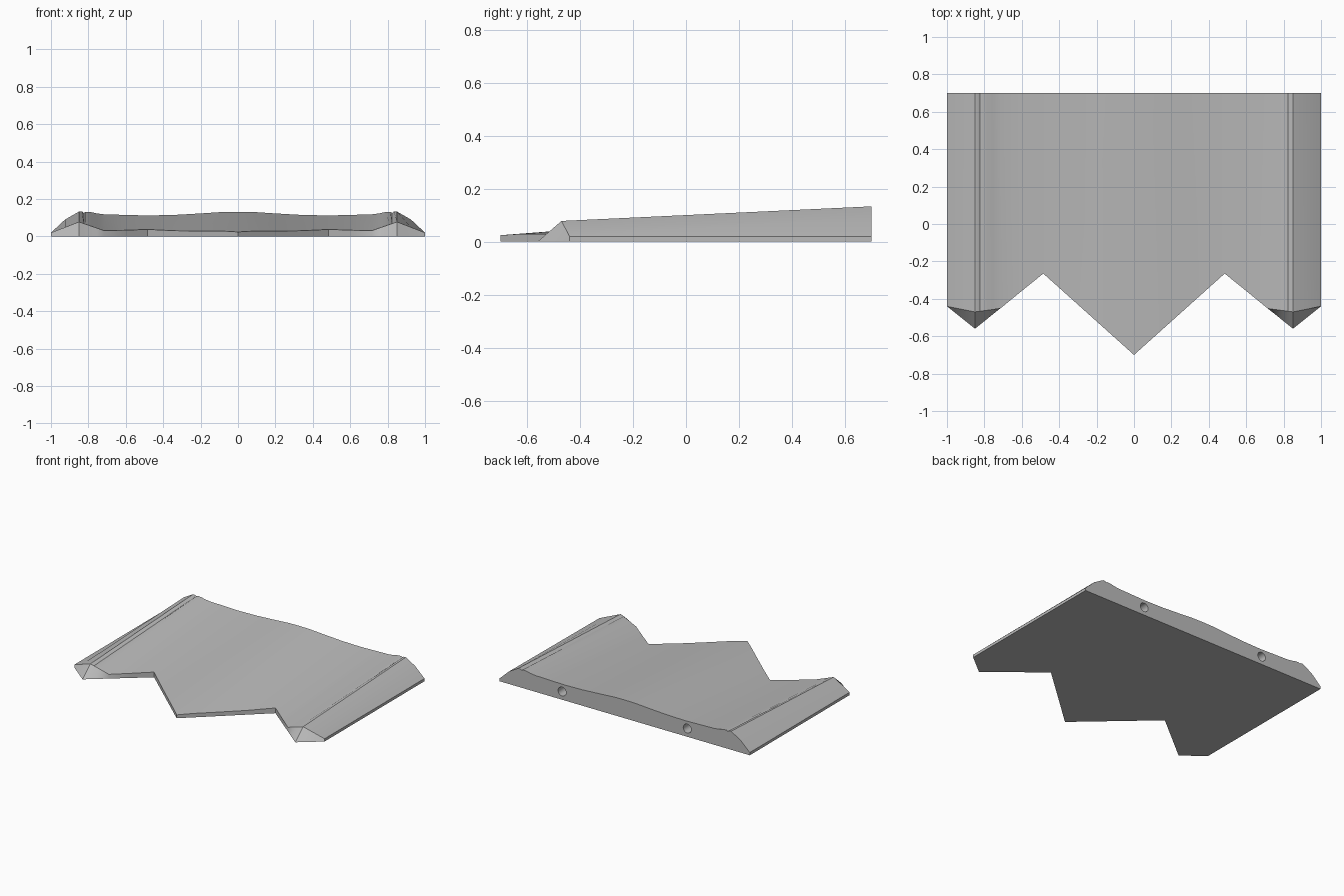
import bpy, bmesh, math

cube = bpy.data.objects.get("Cube")
if cube:
    bpy.data.objects.remove(cube)

BACK = 0.70

# One flat grey for the whole plate
grey = bpy.data.materials.new("plain grey")
grey.use_nodes = True
colour = (0.5, 0.5, 0.5, 1)
grey.diffuse_color = colour
grey.node_tree.nodes["Principled BSDF"].inputs["Base Color"].default_value = colour


def along(points, x):
    """Read a value off a polyline given as (x, value) pairs."""
    for (x0, v0), (x1, v1) in zip(points, points[1:]):
        if x <= x1 + 1e-6:
            return v0 + (v1 - v0) * (x - x0) / (x1 - x0)
    return points[-1][1]


# Half profile of the rear edge, with a thin crease on the raised side ridge
rear = [(0, 0.132), (0.08, 0.131), (0.2, 0.123), (0.34, 0.115), (0.485, 0.112),
        (0.6, 0.115), (0.715, 0.118), (0.755, 0.123), (0.785, 0.130), (0.815, 0.132),
        (0.824, 0.126), (0.833, 0.133), (0.85, 0.133), (0.925, 0.09), (1, 0.02)]
# Half outline of the zigzag front, and the upper edge of the bevelled tips
outline = [(0, -0.70), (0.485, -0.265), (0.85, -0.56), (1, -0.44)]
tip_y = [(0.715, -0.452), (0.85, -0.47), (1, -0.44)]
tip_z = [(0.715, 0.031), (0.85, 0.078), (1, 0.02)]


def station(bm, x, z):
    """Four corners of the section at x: rear low, rear top, front top, front low."""
    a = abs(x)
    low = along(outline, a)
    if a < 0.715:
        y, front = low, z - 0.077 * (BACK - low)
    else:
        y, front = along(tip_y, a), along(tip_z, a)
    corners = [(x, BACK, 0), (x, BACK, z), (x, y, front), (x, low, 0)]
    return [bm.verts.new(c) for c in corners]


# Plate lofted from side to side
bm = bmesh.new()
profile = [(-x, z) for x, z in reversed(rear[1:])] + rear
rings = [station(bm, x, z) for x, z in profile]
for a, b in zip(rings, rings[1:]):
    for i in range(4):
        j = (i + 1) % 4
        bm.faces.new((a[i], a[j], b[j], b[i]))
bm.faces.new(rings[0])
bm.faces.new(rings[-1])
bmesh.ops.recalc_face_normals(bm, faces=bm.faces)
mesh = bpy.data.meshes.new("wedge_plate")
bm.to_mesh(mesh)
bm.free()
mesh.materials.append(grey)
plate = bpy.data.objects.new("wedge_plate", mesh)
bpy.context.collection.objects.link(plate)

# Two blind mounting holes in the rear face
for side, x in (("left", 0.5), ("right", -0.5)):
    bpy.ops.mesh.primitive_cylinder_add(vertices=32, radius=0.032, depth=0.3,
                                        location=(x, BACK, 0.059),
                                        rotation=(math.pi / 2, 0, 0))
    cutter = bpy.context.object
    cutter.name = side + "_hole_cutter"
    cutter.data.materials.append(grey)
    cutter.hide_render = True
    cutter.hide_set(True)
    cut = plate.modifiers.new(side + "_hole", 'BOOLEAN')
    cut.operation = 'DIFFERENCE'
    cut.solver = 'EXACT'
    cut.object = cutter

# Apply the holes and remove the cutters
bpy.context.view_layer.update()
depsgraph = bpy.context.evaluated_depsgraph_get()
drilled = bpy.data.meshes.new_from_object(plate.evaluated_get(depsgraph))
plate.modifiers.clear()
plate.data = drilled
for side in ("left", "right"):
    bpy.data.objects.remove(bpy.data.objects[side + "_hole_cutter"])

bpy.ops.object.select_all(action='DESELECT')
plate.select_set(True)
bpy.context.view_layer.objects.active = plate
bpy.ops.object.shade_smooth_by_angle(angle=math.radians(25))
